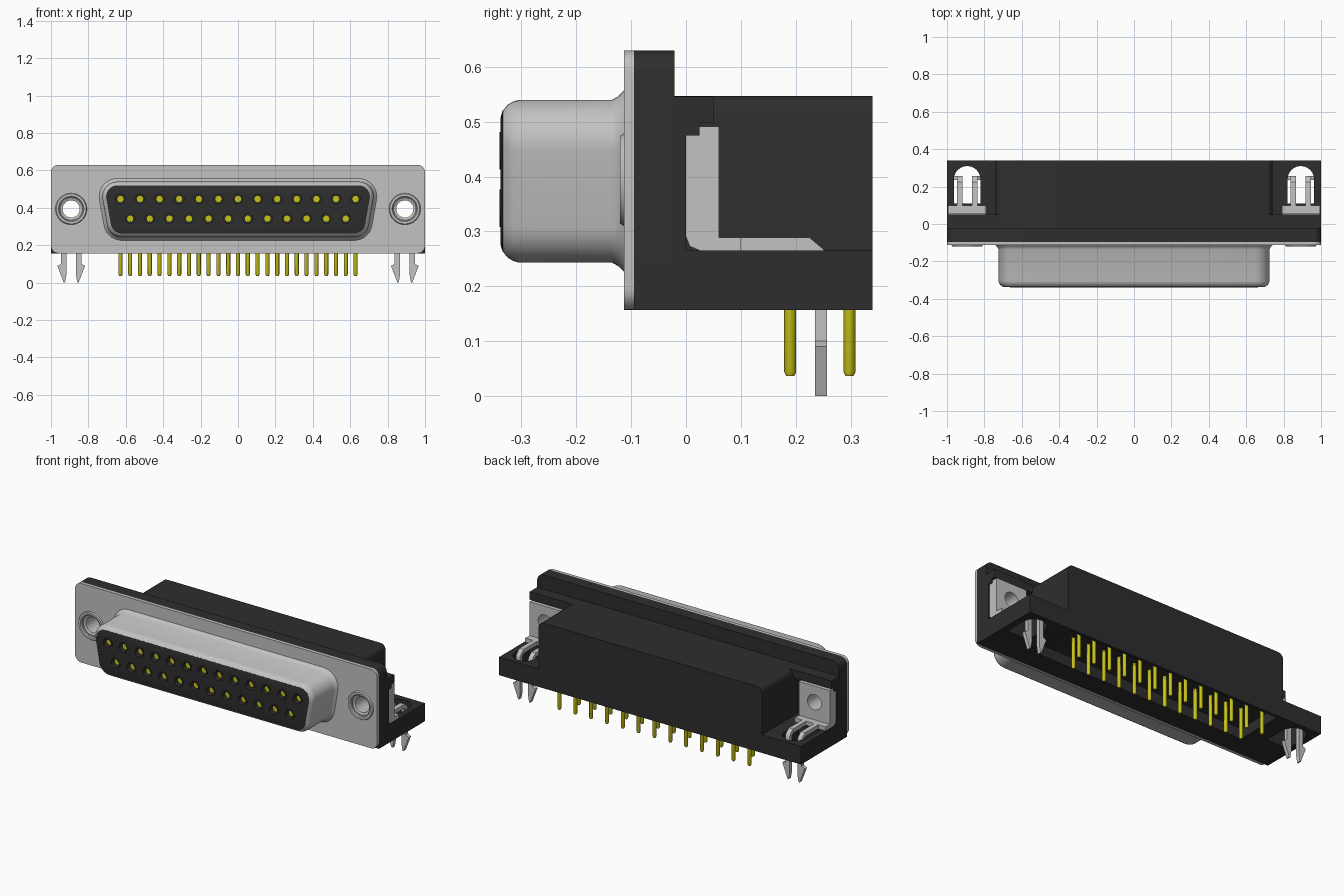
import bpy, bmesh, math
from math import cos, sin, pi, radians

if "Cube" in bpy.data.objects:
    bpy.data.objects.remove(bpy.data.objects["Cube"])


def material(name, col):
    m = bpy.data.materials.new(name)
    m.diffuse_color = (*col, 1)
    m.use_nodes = True
    m.node_tree.nodes["Principled BSDF"].inputs["Base Color"].default_value = m.diffuse_color
    return m


BLACK = material("black_plastic", (0.027, 0.027, 0.027))
METAL = material("grey_metal", (0.54, 0.54, 0.54))
GOLD = material("gold", (0.58, 0.55, 0.01))


def loft(name, loops, mat, closed=False):
    """Bridge equal loops of 3D points; cap the ends, or join last to first."""
    bm = bmesh.new()
    rings = [[bm.verts.new(p) for p in lp] for lp in loops]
    n = len(rings[0])
    for a, b in zip(rings, rings[1:] + ([rings[0]] if closed else [])):
        for i in range(n):
            j = (i + 1) % n
            bm.faces.new((a[i], a[j], b[j], b[i]))
    if not closed:
        bm.faces.new(rings[0])
        bm.faces.new(rings[-1])
    bmesh.ops.recalc_face_normals(bm, faces=bm.faces)
    me = bpy.data.meshes.new(name)
    bm.to_mesh(me)
    bm.free()
    me.materials.append(mat)
    ob = bpy.data.objects.new(name, me)
    bpy.context.collection.objects.link(ob)
    return ob


def prism(name, pts, axis, a, b, mat):
    place = {'x': lambda p, t: (t, p[0], p[1]),
             'y': lambda p, t: (p[0], t, p[1]),
             'z': lambda p, t: (p[0], p[1], t)}[axis]
    return loft(name, [[place(p, t) for p in pts] for t in (a, b)], mat)


def box(name, x0, x1, y0, y1, z0, z1, mat):
    return prism(name, [(x0, y0), (x1, y0), (x1, y1), (x0, y1)], 'z', z0, z1, mat)


def circle_y(x, z, r, y, n=32):
    return [(x + r * cos(2 * pi * i / n), y, z + r * sin(2 * pi * i / n)) for i in range(n)]


def lathe_y(name, x, z, prof, mat, closed=False, n=32):
    return loft(name, [circle_y(x, z, r, y, n) for r, y in prof], mat, closed)


def round_rect(x0, x1, z0, z1, r_low, r_top, n=8):
    pts = []
    for cx, cz, r, a in ((x1, z0, r_low, -90), (x1, z1, r_top, 0),
                         (x0, z1, r_top, 90), (x0, z0, r_low, 180)):
        if r == 0:
            pts.append((cx, cz))
            continue
        ox = cx - r if cx == x1 else cx + r
        oz = cz + r if cz == z0 else cz - r
        for i in range(n + 1):
            t = radians(a + 90 * i / n)
            pts.append((ox + r * cos(t), oz + r * sin(t)))
    return pts


def d_loop(off, y, n=10):
    """D-shaped outline, grown by off."""
    r, pts = 0.08 + off, []
    for cx, cz, a0, a1 in ((.621, .323, -90, -10), (.645, .46, -10, 90),
                           (-.645, .46, 90, 190), (-.621, .323, 190, 270)):
        for i in range(n + 1):
            t = radians(a0 + (a1 - a0) * i / n)
            pts.append((cx + r * cos(t), y, cz + r * sin(t)))
    return pts


def cut(ob, cutters):
    for c in cutters:
        m = ob.modifiers.new("cut", 'BOOLEAN')
        m.operation, m.solver, m.object = 'DIFFERENCE', 'EXACT', c
        bpy.context.view_layer.objects.active = ob
        bpy.ops.object.modifier_apply(modifier=m.name)
    for c in cutters:
        bpy.data.objects.remove(c)


HX, HZ = 0.892, 0.394


def screw_cutters(r):
    return [lathe_y("cutter", s * HX, HZ, [(r, -.3), (r, .3)], BLACK) for s in (-1, 1)]


# Metal front plate and D-shaped shell
plate = prism("front_plate", round_rect(-1, 1, .157, .63, .04, .04), 'y', -.113, -.095, METAL)
cut(plate, screw_cutters(.058))
loft("d_shell", [d_loop(o, y) for o, y in
     ((.02, -.11), (.016, -.114), (.006, -.124), (0, -.135), (0, -.304), (-.003, -.315),
      (-.009, -.325), (-.02, -.334), (-.021, -.33), (-.021, -.11))], METAL)

# Socket insert with two rows of contact holes
insert = loft("socket_insert", [d_loop(o, y) for o, y in
              ((-.02, -.1), (-.02, -.3345), (-.032, -.338))], BLACK)
contacts = [((i - 6) * .1048, .447, .298) for i in range(13)]
contacts += [((i - 5.5) * .1048, .342, .19) for i in range(12)]
shell = bpy.data.objects["d_shell"]
cut(shell, [loft("cutter", [d_loop(-.0205, -.4), d_loop(-.0205, -.2)], BLACK)])
cut(insert, [lathe_y("cutter", x, z, [(.026, -.4), (.026, -.27)], BLACK, n=20)
             for x, z, _ in contacts])
for x, z, y in contacts:
    lathe_y("socket_collar", x, z, [(.034, -.33), (.034, -.34), (.026, -.34), (.026, -.33)],
            BLACK, True, 20)
    lathe_y("socket_contact", x, z, [(.019, -.26), (.019, -.32)], GOLD, n=16)
    # Solder pin below the body
    loft("solder_pin", [[(x + r * cos(pi * k / 6), y + r * sin(pi * k / 6), h)
                         for k in range(12)]
                        for r, h in ((.011, .24), (.011, .044), (.007, .036))], GOLD)

# Black housing: flange, backing, overhanging ledge, main block
flange = prism("housing_flange", round_rect(-1, 1, .157, .63, 0, .04), 'y', -.095, -.021, BLACK)
cut(flange, screw_cutters(.058))
backing = box("housing_backing", -1, 1, -.021, 0, .157, .5, BLACK)
cut(backing, screw_cutters(.058))
prism("housing_ledge", [(-.021, .475), (.025, .475), (.025, .498), (.05, .498),
                        (.05, .546), (-.021, .546)], 'x', -1, 1, BLACK)
block = prism("housing_block", round_rect(-.74, .74, .157, .547, 0, .035), 'y', -.021, .34, BLACK)
cut(block, [box("cutter", -.71, .71, .03, .322, .1, .22, BLACK)])

for s in (-1, 1):
    # Side wing with a through slot for the board lock
    wing = box("side_wing", s * .739, s * 1, -.02, .34, .157, .265, BLACK)
    slot = [(s * (HX - .071), .11), (s * (HX + .071), .11)]
    slot += [(s * (HX + .071 * cos(pi * i / 12)), .239 + .071 * sin(pi * i / 12))
             for i in range(13)]
    cut(wing, [prism("cutter", slot, 'z', .1, .3, BLACK)])

    # Countersunk rivet through the plate
    lathe_y("screw_rivet", s * HX, HZ,
            [(.058, .001), (.058, -.111), (.085, -.112), (.08, -.12), (.068, -.12),
             (.058, -.105), (.046, -.1), (.046, .001)], METAL, True)

    # Bracket: upright plate with hole, foot, and two forked arms
    x0, x1 = s * .79, s * .995
    upright = prism("bracket_upright", [(0, .29), (.007, .273), (.025, .265), (.06, .265),
                                        (.06, .491), (0, .491)], 'x', x0, x1, METAL)
    cut(upright, screw_cutters(.046))
    box("bracket_foot", x0, x1, .05, .1, .265, .289, METAL)
    for d in (-1, 1):
        a, b = s * (HX + d * .026), s * (HX + d * .054)
        prism("bracket_arm", [(.095, .265), (.22, .265), (.235, .25), (.235, .15),
                              (.257, .15), (.257, .255), (.25, .268), (.225, .289),
                              (.095, .289)], 'x', a, b, METAL)
        # Barbed snap-in leg
        leg = [(.026, .16), (.054, .16), (.054, .1), (.074, .09), (.04, 0), (.033, 0), (.026, .04)]
        prism("board_lock_leg", [(s * (HX + d * u), z) for u, z in leg],
              'y', .235, .257, METAL)

# Smooth round surfaces, keep edges sharp
bpy.ops.object.select_all(action='DESELECT')
for ob in bpy.context.scene.objects:
    ob.select_set(True)
bpy.context.view_layer.objects.active = plate
bpy.ops.object.shade_smooth_by_angle(angle=radians(30))
